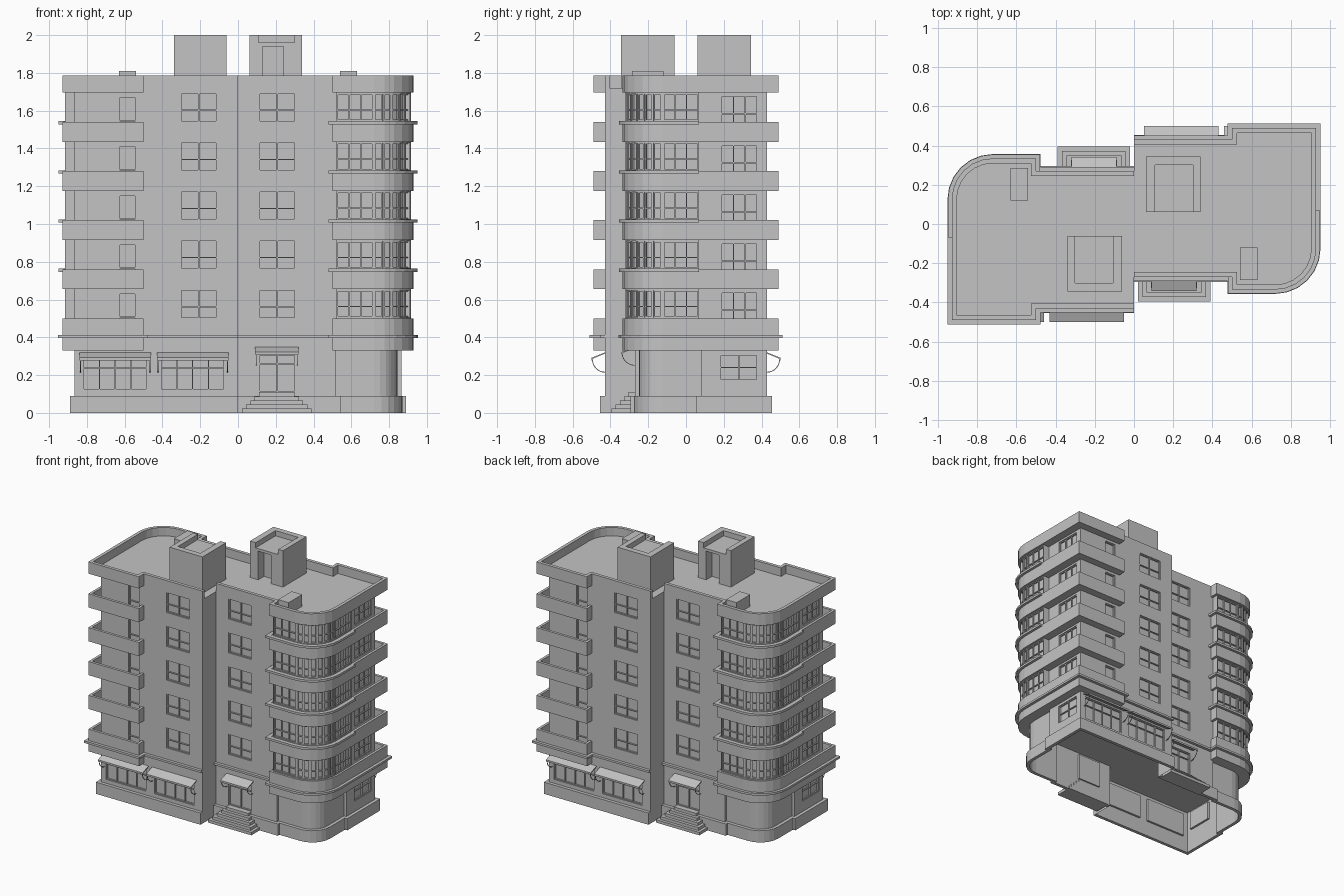
import bpy, bmesh, math
from mathutils import Vector

if "Cube" in bpy.data.objects:
    bpy.data.objects.remove(bpy.data.objects["Cube"])

grey = bpy.data.materials.new("plain grey")
grey.diffuse_color = (0.55, 0.55, 0.55, 1)
grey.use_nodes = True
grey.node_tree.nodes["Principled BSDF"].inputs["Base Color"].default_value = grey.diffuse_color
ARC_N = 6
FLOORS = [0.5 + 0.26 * i for i in range(5)]      # sill height of each storey
WIN_H = 0.155


def finish(name, bm, recalc=True):
    """Make the object and its twin, turned half way round the centre."""
    if recalc:
        bmesh.ops.recalc_face_normals(bm, faces=bm.faces)
    me = bpy.data.meshes.new(name)
    bm.to_mesh(me)
    bm.free()
    me.materials.append(grey)
    for suffix, turn in (("_right", 0), ("_left", math.pi)):
        ob = bpy.data.objects.new(name + suffix, me)
        ob.rotation_euler.z = turn
        bpy.context.collection.objects.link(ob)


def loft(bm, a, b):
    """Solid between two matching loops."""
    va, vb = [bm.verts.new(p) for p in a], [bm.verts.new(p) for p in b]
    n = len(va)
    bm.faces.new(va[::-1])
    bm.faces.new(vb)
    for i in range(n):
        j = (i + 1) % n
        bm.faces.new((va[i], va[j], vb[j], vb[i]))


def prism(bm, pts, z0, z1):
    loft(bm, [(x, y, z0) for x, y in pts], [(x, y, z1) for x, y in pts])


def box(bm, x0, x1, y0, y1, z0, z1):
    prism(bm, [(x0, y0), (x1, y0), (x1, y1), (x0, y1)], z0, z1)


def ring(bm, inner, outer, z0, z1):
    """Thick strip between two matching open paths."""
    sec = [[bm.verts.new((p[0], p[1], z)) for p, z in
            ((i, z0), (o, z0), (o, z1), (i, z1))] for i, o in zip(inner, outer)]
    for s, t in zip(sec, sec[1:]):
        for k in range(4):
            m = (k + 1) % 4
            bm.faces.new((s[k], s[m], t[m], t[k]))
    bm.faces.new(sec[0][::-1])
    bm.faces.new(sec[-1])


def arc(r):
    return [(0.72 + r * math.sin(t), -0.125 - r * math.cos(t))
            for t in (math.pi / 2 * k / ARC_N for k in range(ARC_N + 1))]


def outline(d):          # upper storeys, offset outwards by d
    return ([(0, -0.27 - d), (0.5 - d, -0.27 - d), (0.5 - d, -0.335 - d)] + arc(0.21 + d) +
            [(0.93 + d, 0.49 + d), (0.5 - d, 0.49 + d), (0.5 - d, 0.43 + d), (0, 0.43 + d)])


def ground(d):           # ground storey
    return ([(0, -0.27 - d), (0.52 + d, -0.27 - d), (0.52 + d, -0.25 - d)] + arc(0.125 + d) +
            [(0.845 + d, 0.08 - d), (0.865 + d, 0.08 - d), (0.865 + d, 0.43 + d), (0, 0.43 + d)])


def curve(d):            # rounded bay only
    return [(0.5 - d, -0.27), (0.5 - d, -0.335 - d)] + arc(0.21 + d) + [(0.93 + d, 0.07)]


def wall(bm, p0, p1, z0, z1, openings=(), depth=0.016):
    """Wall sheet with recessed windows (u0, u1, z0, z1, columns, transom share)."""
    o, e = Vector((*p0, 0)), Vector((*p1, 0))
    length = (e - o).length
    d = (e - o).normalized()
    n = Vector((d.y, -d.x, 0))

    def P(u, z, w=0):
        return o + d * u + n * w + Vector((0, 0, z))

    def quad(*ps):
        bm.faces.new([bm.verts.new(p) for p in ps])

    def bar(a, b, c, f):
        loft(bm, [P(a, c, -depth), P(b, c, -depth), P(b, c, -0.006), P(a, c, -0.006)],
             [P(a, f, -depth), P(b, f, -depth), P(b, f, -0.006), P(a, f, -0.006)])

    us = sorted({0, length, *(q for w in openings for q in w[:2])})
    zs = sorted({z0, z1, *(q for w in openings for q in w[2:4])})
    for a, b in zip(us, us[1:]):
        for c, f in zip(zs, zs[1:]):
            u, z = (a + b) / 2, (c + f) / 2
            if not any(w[0] < u < w[1] and w[2] < z < w[3] for w in openings):
                quad(P(a, c), P(b, c), P(b, f), P(a, f))
    for a, b, c, f, cols, transom in openings:
        k = -depth
        quad(P(a, c, k), P(b, c, k), P(b, f, k), P(a, f, k))
        loop = [(a, c), (b, c), (b, f), (a, f)]
        for (u, z), (v, y) in zip(loop, loop[1:] + loop[:1]):
            quad(P(u, z), P(v, y), P(v, y, k), P(u, z, k))
        t = 0.003
        for i in range(cols + 1):
            u = a + t + (b - a - 2 * t) * i / cols
            bar(u - t, u + t, c, f)
        for z in (c + t, f - t) + ((c + (f - c) * transom,) if transom else ()):
            bar(a, b, z - t, z + t)


# core walls with windows, doors and shop fronts
bm = bmesh.new()
wall(bm, (0, -0.27), (0.52, -0.27), 0.09, 1.72,
     [(0.11, 0.305, z, z + WIN_H, 2, 0.4) for z in FLOORS] + [(0.11, 0.305, 0.11, 0.31, 2, 0.75)])
wall(bm, (0.865, 0.43), (0, 0.43), 0.09, 1.72,
     [(0.56, 0.755, z, z + WIN_H, 2, 0.4) for z in FLOORS] +
     [(0.235, 0.325, z - 0.08, z + 0.135, 1, 0.4) for z in FLOORS] +
     [(u, u + 0.34, 0.12, 0.3, 4, 0.65) for u in (0.045, 0.455)])
wall(bm, (0.865, 0.07), (0.865, 0.43), 0.33, 1.72,
     [(0.115, 0.31, z - 0.02, z + 0.14, 3, 0.4) for z in FLOORS])
wall(bm, (0, 0.43), (0, 0.27), 0, 1.72)
g = ground(0)
for p, q in zip(g[1:-3], g[2:-2]):
    wall(bm, p, q, 0.09, 0.33)
wall(bm, g[-3], g[-2], 0.09, 0.33, [(0.1, 0.3, 0.17, 0.31, 2, 0.5)])
finish("walls", bm, False)

# rounded window bays
bm = bmesh.new()
path = [(0.52, -0.27), (0.52, -0.32)] + arc(0.195) + [(0.915, 0.07), (0.865, 0.07)]
for z in FLOORS:
    for i, (p, q) in enumerate(zip(path, path[1:])):
        size = math.dist(p, q)
        plain = i in (0, len(path) - 2)
        wall(bm, p, q, z, z + WIN_H, [] if plain else
             [(0.004, size - 0.004, z + 0.006, z + WIN_H - 0.006, max(1, round(size / 0.06)), 0.4)])
finish("bay_windows", bm, False)

# plinth and cornice
bm = bmesh.new()
ring(bm, ground(0), ground(0.025), 0, 0.09)
finish("plinth", bm)
bm = bmesh.new()
ring(bm, outline(-0.005), outline(0.022), 0.397, 0.413)
finish("cornice", bm)

# floor slab over the ground storey, roof and parapet
bm = bmesh.new()
prism(bm, outline(0), 0.33, 0.42)
finish("first_slab", bm)
bm = bmesh.new()
prism(bm, outline(-0.002), 1.695, 1.72)
finish("roof", bm)
bm = bmesh.new()
ring(bm, outline(-0.025), outline(0), 1.695, 1.785)
finish("roof_parapet", bm)

# bands under the bays, with sills, and balconies
bands, sills, balconies = bmesh.new(), bmesh.new(), bmesh.new()
for i, z in enumerate(FLOORS):
    low = z - (0.105 if i else 0.17)
    prism(bands, curve(0) + [(0.5, 0.07)], low, z)
    if i:
        ring(sills, curve(-0.01), curve(0.02), z - 0.013, z + 0.004)
        prism(balconies, [(0.865, 0.07), (0.93, 0.07), (0.93, 0.49), (0.5, 0.49),
                          (0.5, 0.43), (0.865, 0.43)], low, z - 0.08)
    ring(balconies, [(0.91, 0.07), (0.91, 0.47), (0.52, 0.47), (0.52, 0.43)],
         [(0.93, 0.07), (0.93, 0.49), (0.5, 0.49), (0.5, 0.43)], low, z)
finish("bay_bands", bands)
finish("bay_sills", sills)
finish("balconies", balconies)

# entrance steps
bm = bmesh.new()
for k in range(5):
    s = 0.0225 * k
    box(bm, 0.02 + s, 0.39 - s, -0.395 + s, -0.265, 0.022 * k, 0.022 * (k + 1))
finish("entrance_steps", bm)


# awnings with curved brackets
def awning(name, x0, x1, y, side, top, reach, drop):
    bm = bmesh.new()

    def ext(prof, a, b):
        loft(bm, [(a, y + side * w, z) for w, z in prof], [(b, y + side * w, z) for w, z in prof])
    ext([(0, top), (reach, top - 0.028), (reach, top - 0.042), (reach - 0.004, top - 0.042),
         (reach - 0.004, top - 0.034), (0, top - 0.007)], x0, x1)
    ts = [math.pi / 2 * k / 6 for k in range(7)]
    rim = [(r * math.sin(t), top - 0.034 - drop * r / reach * math.cos(t))
           for r, seq in ((reach - 0.002, ts), (reach - 0.006, ts[::-1])) for t in seq]
    for x in (x0 + 0.004, x1 - 0.008):
        ext(rim, x, x + 0.004)
    finish(name, bm)


awning("shop_awning_inner", 0.05, 0.43, 0.43, 1, 0.32, 0.07, 0.075)
awning("shop_awning_outer", 0.46, 0.84, 0.43, 1, 0.32, 0.07, 0.075)
awning("entrance_canopy", 0.09, 0.32, -0.27, -1, 0.35, 0.072, 0.068)

# rooftop stair tower with doorway and open-fronted rim
bm = bmesh.new()
for x0, x1, y0, y1, z0, z1 in ((0.06, 0.13, 0.06, 0.345, 1.72, 1.96), (0.24, 0.34, 0.06, 0.345, 1.72, 1.96),
                               (0.13, 0.24, 0.13, 0.345, 1.72, 1.96), (0.13, 0.24, 0.06, 0.13, 1.94, 1.96),
                               (0.06, 0.108, 0.06, 0.345, 1.96, 2.0), (0.3, 0.34, 0.06, 0.345, 1.96, 2.0),
                               (0.108, 0.3, 0.302, 0.345, 1.96, 2.0)):
    box(bm, x0, x1, y0, y1, z0, z1)
finish("roof_tower", bm)

# small roof vent box
bm = bmesh.new()
box(bm, 0.54, 0.63, -0.285, -0.12, 1.72, 1.81)
finish("roof_vent", bm)
